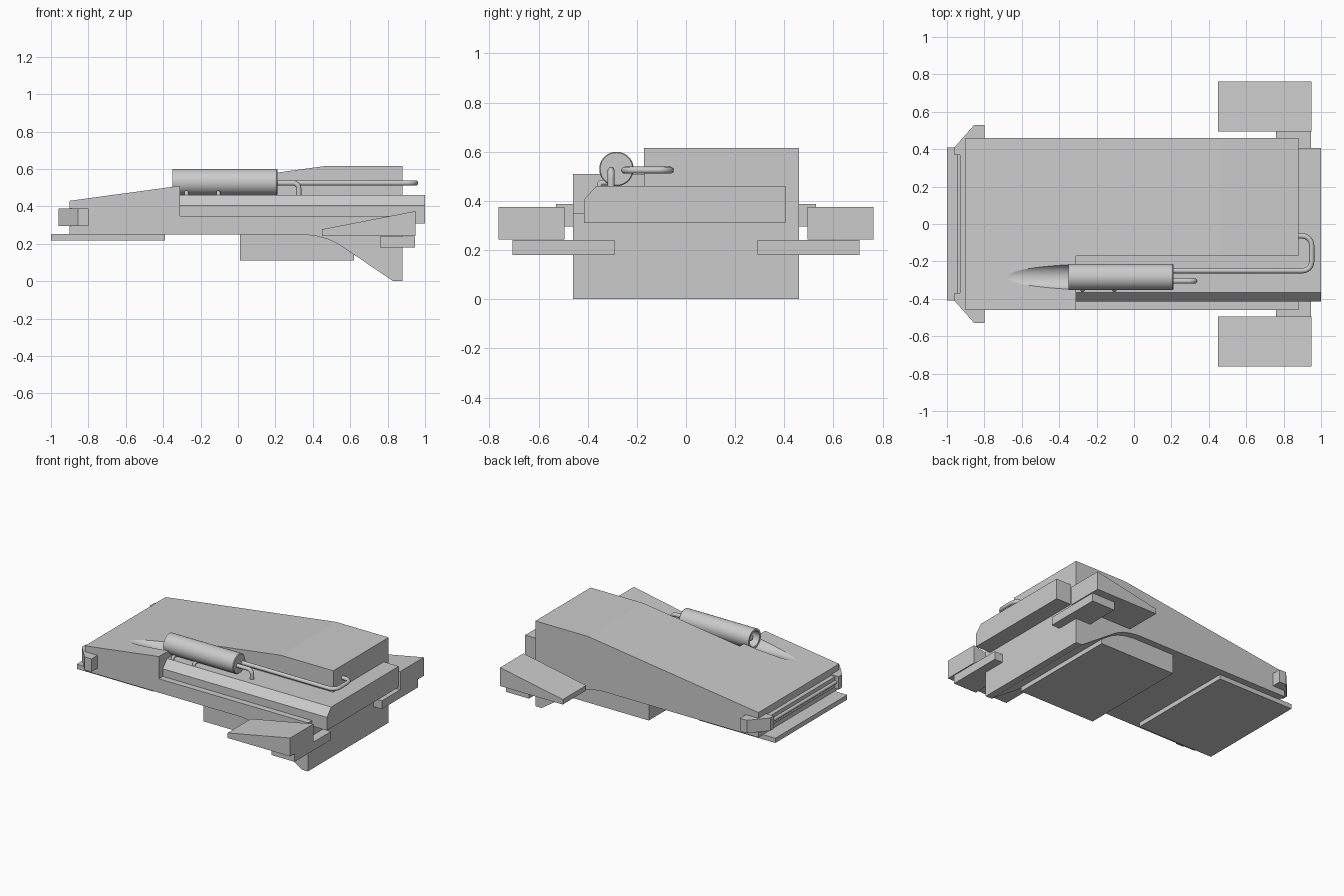
import bpy, bmesh, math
from mathutils import Vector

if "Cube" in bpy.data.objects:
    bpy.data.objects.remove(bpy.data.objects["Cube"])


def finish(bm, name, smooth=False):
    bmesh.ops.recalc_face_normals(bm, faces=bm.faces)
    me = bpy.data.meshes.new(name)
    bm.to_mesh(me)
    bm.free()
    ob = bpy.data.objects.new(name, me)
    bpy.context.collection.objects.link(ob)
    if smooth:
        bpy.ops.object.select_all(action='DESELECT')
        ob.select_set(True)
        bpy.context.view_layer.objects.active = ob
        bpy.ops.object.shade_smooth_by_angle(angle=math.radians(35))
    return ob


def prism(name, pts, lo, hi, axis):
    """Extrude a 2D outline along an axis: x -> (y,z), y -> (x,z), z -> (x,y)."""
    i = 'xyz'.index(axis)
    bm = bmesh.new()
    rings = []
    for d in (lo, hi):
        ring = []
        for p in pts:
            co = list(p)
            co.insert(i, d)
            ring.append(bm.verts.new(co))
        bm.faces.new(ring)
        rings.append(ring)
    for k in range(len(pts)):
        j = (k + 1) % len(pts)
        bm.faces.new((rings[0][k], rings[0][j], rings[1][j], rings[1][k]))
    return finish(bm, name)


def box(name, x0, x1, y0, y1, z0, z1):
    return prism(name, [(x0, y0), (x1, y0), (x1, y1), (x0, y1)], z0, z1, 'z')


def lathe_x(name, profile, y, z, n=48):
    """Spin an (x, radius) outline around a line parallel to x."""
    bm = bmesh.new()
    vs = [bm.verts.new((x, y, z + r)) for x, r in profile]
    es = [bm.edges.new(e) for e in zip(vs, vs[1:])]
    bmesh.ops.spin(bm, geom=vs + es, cent=(0, y, z), axis=(1, 0, 0),
                   angle=2 * math.pi, steps=n)
    bmesh.ops.remove_doubles(bm, verts=bm.verts, dist=1e-5)
    return finish(bm, name, True)


def pipe(name, corners, radius, bend=0.04):
    """Round tube along a path with rounded corners."""
    pts = [Vector(c) for c in corners]
    path = [pts[0]]
    for a, b, c in zip(pts, pts[1:], pts[2:]):
        p, q = b + (a - b).normalized() * bend, b + (c - b).normalized() * bend
        centre = p + q - b
        for k in range(7):
            t = k / 6 * math.pi / 2
            path.append(centre + (p - centre) * math.cos(t) + (q - centre) * math.sin(t))
    path.append(pts[-1])
    cu = bpy.data.curves.new(name, 'CURVE')
    cu.dimensions = '3D'
    cu.bevel_depth = radius
    cu.bevel_resolution = 4
    cu.use_fill_caps = True
    sp = cu.splines.new('POLY')
    sp.points.add(len(path) - 1)
    for s, p in zip(sp.points, path):
        s.co = (*p, 1)
    ob = bpy.data.objects.new(name, cu)
    bpy.context.collection.objects.link(ob)
    return ob


def cut(ob, cutter):
    m = ob.modifiers.new('cut', 'BOOLEAN')
    m.operation = 'DIFFERENCE'
    m.solver = 'EXACT'
    m.object = cutter
    bpy.ops.object.select_all(action='DESELECT')
    ob.select_set(True)
    bpy.context.view_layer.objects.active = ob
    bpy.ops.object.modifier_apply(modifier=m.name)
    bpy.data.objects.remove(cutter)


GY, GZ = -0.283, 0.53  # launcher tube axis

# Main wedge hull with curved keel
hull = prism('hull', [(-0.9, 0.25), (-0.9, 0.43), (0.46, 0.615), (0.88, 0.615),
                      (0.88, 0.0), (0.83, 0.0), (0.55, 0.19), (0.52, 0.207),
                      (0.48, 0.225), (0.42, 0.241), (0.35, 0.25)], -0.46, 0.46, 'y')
# Side notch and the round groove in front of the tube
cut(hull, box('notch_cutter', -0.31, 1.1, -0.6, -0.17, 0.35, 0.8))
cut(hull, lathe_x('groove_cutter', [(-0.85, 0), (-0.85, 0.07), (-0.2, 0.07), (-0.2, 0)], GY, GZ))

# Chamfered deck block running out of the back
prism('deck_block', [(-0.415, 0.31), (0.405, 0.31), (0.405, 0.46), (-0.365, 0.46),
                     (-0.415, 0.405)], -0.31, 1.0, 'x')

# Underside
box('belly_box', 0.01, 0.62, -0.41, 0.41, 0.11, 0.25)
box('front_plate', -1.0, -0.39, -0.41, 0.41, 0.218, 0.252)

# Front bumper: centre bar, rod and wrapped corners
box('bumper_bar', -0.93, -0.89, -0.37, 0.37, 0.305, 0.38)
pipe('bumper_rod', [(-0.935, -0.37, 0.342), (-0.935, 0.37, 0.342)], 0.012)
for s, side in ((-1, 'near'), (1, 'far')):
    prism('bumper_corner_' + side,
          [(-0.96, 0.37 * s), (-0.96, 0.41 * s), (-0.855, 0.528 * s), (-0.8, 0.528 * s),
           (-0.8, 0.45 * s), (-0.89, 0.45 * s), (-0.89, 0.37 * s)], 0.295, 0.388, 'z')
    # Sloped side pods and their brackets
    prism('side_pod_' + side, [(0.45, 0.242), (0.45, 0.278), (0.95, 0.375), (0.95, 0.242)],
          0.495 * s, 0.762 * s, 'y')
    y0, y1 = sorted((0.29 * s, 0.705 * s))
    box('pod_bracket_' + side, 0.76, 0.945, y0, y1, 0.18, 0.24)

# Launcher tube with recessed muzzle and inner core
lathe_x('launcher_tube', [(-0.27, 0), (-0.27, 0.055), (-0.35, 0.055), (-0.35, 0.07),
                          (0.205, 0.07), (0.21, 0.066), (0.21, 0)], GY, GZ)
lathe_x('launcher_core', [(-0.335, 0), (-0.325, 0.02), (-0.27, 0.025), (-0.26, 0)], GY, GZ, 24)

# Pipes from the tube and its small mounting feet
pipe('long_pipe', [(0.19, -0.25, 0.525), (0.95, -0.25, 0.525),
                   (0.95, -0.064, 0.525), (0.86, -0.064, 0.525)], 0.014, 0.05)
pipe('short_pipe', [(0.19, -0.305, 0.525), (0.325, -0.305, 0.525),
                    (0.325, -0.305, 0.45)], 0.014, 0.03)
for k, x in enumerate((-0.275, -0.105)):
    pipe(f'tube_foot_{k + 1}', [(x, -0.30, 0.474), (x, -0.352, 0.474), (x, -0.352, 0.45)],
         0.011, 0.012)
